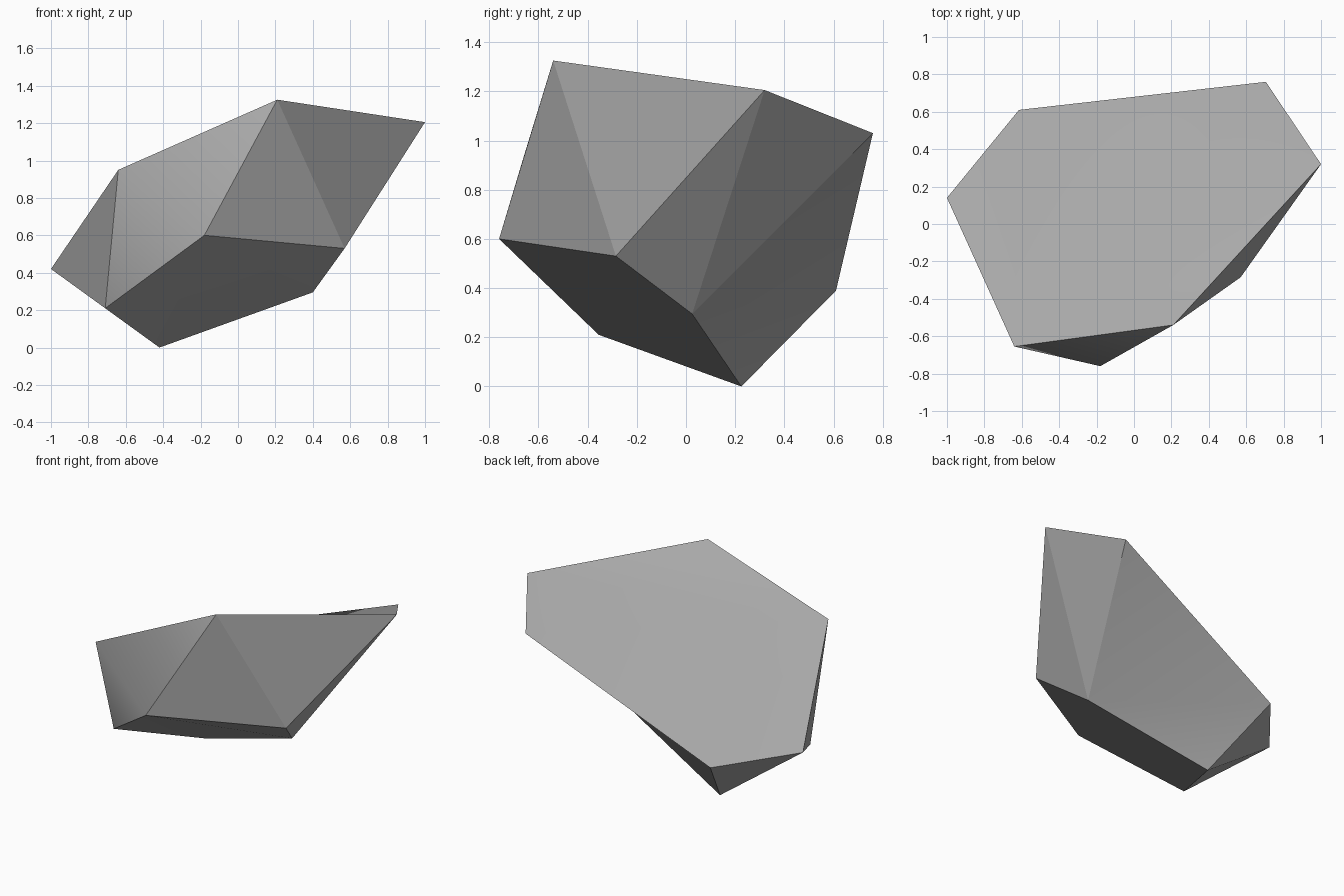
import bpy
import bmesh

default_cube = bpy.data.objects.get("Cube")
if default_cube:
    bpy.data.objects.remove(default_cube, do_unlink=True)

# Corners of the boulder
CORNERS = {
    "A": (-1.0, 0.14, 0.42),
    "B": (-0.615, 0.61, 0.39),
    "C": (0.705, 0.76, 1.03),
    "D": (1.0, 0.32, 1.205),
    "E": (0.57, -0.285, 0.53),
    "F": (0.21, -0.54, 1.325),
    "G": (-0.18, -0.76, 0.60),
    "H": (-0.64, -0.655, 0.95),
    "I": (-0.71, -0.355, 0.21),
    "J": (-0.42, 0.225, 0.0),
    "K": (0.40, 0.025, 0.295),
}
# Facets as corner loops, each fanned into triangles from its first corner
FACETS = (
    "HFDCBA",                           # top
    "HIGF", "HAI", "FGE", "FED",        # front
    "BCKJ", "BJA", "AJI",               # back and left flank
    "DEK", "DKC",                       # right flank
    "GIJKE",                            # underside
)

# Stone colour
stone = bpy.data.materials.new("grey_stone")
stone.use_nodes = True
colour = (0.41, 0.41, 0.41, 1.0)
stone.diffuse_color = colour
shader = next(n for n in stone.node_tree.nodes if n.type == "BSDF_PRINCIPLED")
shader.inputs["Base Color"].default_value = colour
shader.inputs["Roughness"].default_value = 0.9

# Boulder: smooth within a facet, sharp along the facet borders
bm = bmesh.new()
verts = {name: bm.verts.new(co) for name, co in CORNERS.items()}
for facet in FACETS:
    for b, c in zip(facet[1:], facet[2:]):
        face = bm.faces.new([verts[n] for n in (facet[0], b, c)])
        face.smooth = True
for facet in FACETS:
    for a, b in zip(facet, facet[1:] + facet[0]):
        bm.edges.get((verts[a], verts[b])).smooth = False
bmesh.ops.recalc_face_normals(bm, faces=bm.faces[:])

mesh = bpy.data.meshes.new("boulder")
bm.to_mesh(mesh)
bm.free()
mesh.materials.append(stone)
boulder = bpy.data.objects.new("boulder", mesh)
bpy.context.collection.objects.link(boulder)
